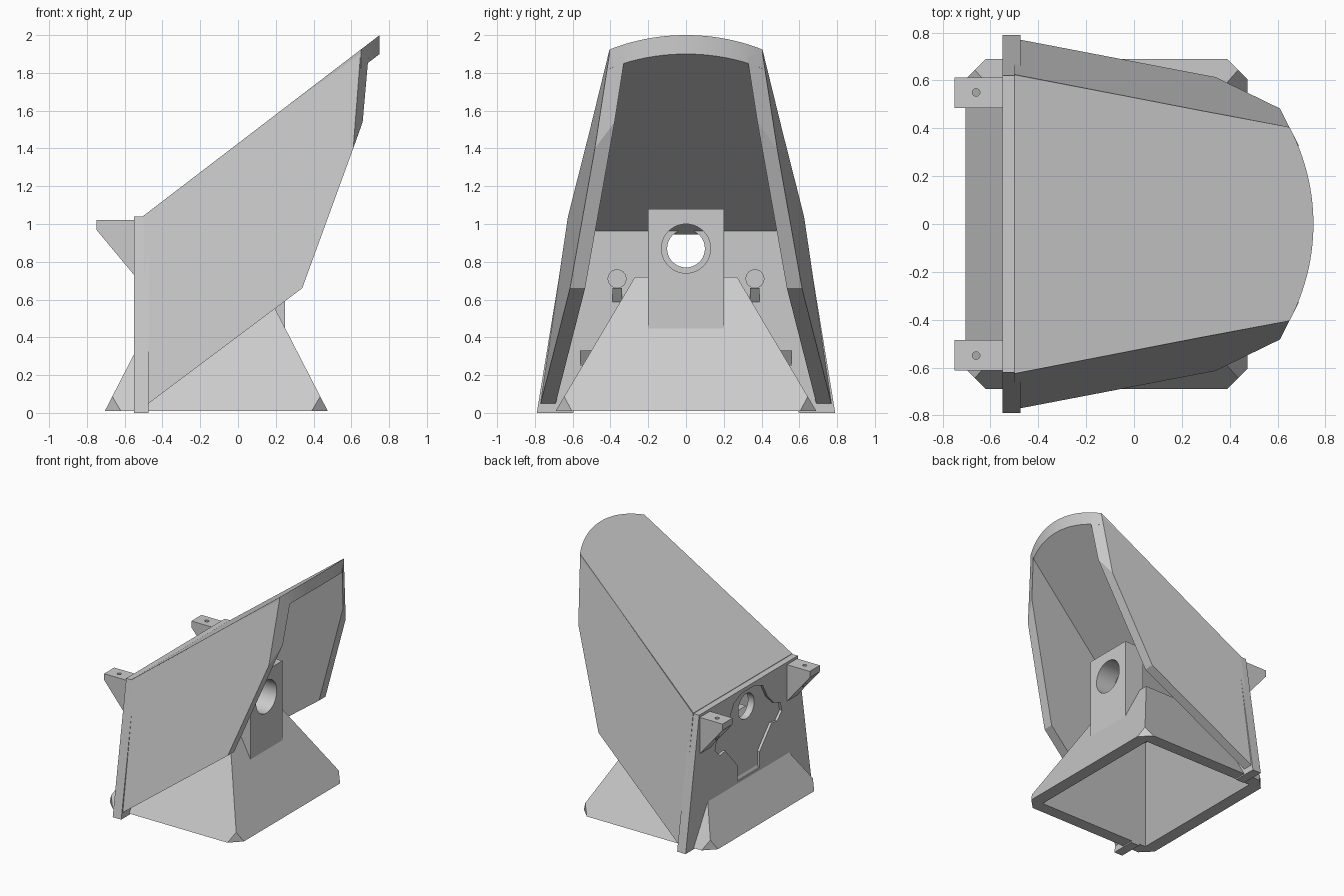
import bpy, bmesh, math
from mathutils import Vector

cube = bpy.data.objects.get("Cube")
if cube:
    bpy.data.objects.remove(cube, do_unlink=True)

grey = bpy.data.materials.new("plain_grey")
grey.use_nodes = True
grey.diffuse_color = (0.6, 0.6, 0.6, 1)
grey.node_tree.nodes["Principled BSDF"].inputs["Base Color"].default_value = (0.6, 0.6, 0.6, 1)


def finish(name, bm):
    bmesh.ops.recalc_face_normals(bm, faces=bm.faces)
    mesh = bpy.data.meshes.new(name)
    bm.to_mesh(mesh)
    bm.free()
    mesh.materials.append(grey)
    ob = bpy.data.objects.new(name, mesh)
    bpy.context.collection.objects.link(ob)
    return ob


def loft(name, loop_a, loop_b, cuts=()):
    """Solid between two matching loops, trimmed by (point, normal) planes."""
    bm = bmesh.new()
    a = [bm.verts.new(p) for p in loop_a]
    b = [bm.verts.new(p) for p in loop_b]
    bm.faces.new(a)
    bm.faces.new(b[::-1])
    for i in range(len(a)):
        j = (i + 1) % len(a)
        bm.faces.new((a[i], b[i], b[j], a[j]))
    for point, normal in cuts:
        res = bmesh.ops.bisect_plane(bm, geom=bm.verts[:] + bm.edges[:] + bm.faces[:],
                                     plane_co=point, plane_no=normal, clear_outer=True)
        edges = [e for e in res["geom_cut"] if isinstance(e, bmesh.types.BMEdge)]
        bmesh.ops.holes_fill(bm, edges=edges, sides=0)
    return finish(name, bm)


def along_x(name, profile, x0, x1):
    return loft(name, [(x0, y, z) for y, z in profile], [(x1, y, z) for y, z in profile])


def along_y(name, profile, y0, y1):
    return loft(name, [(x, y0, z) for x, z in profile], [(x, y1, z) for x, z in profile])


def circle(u, v, r, n=40):
    return [(u + r * math.cos(2 * math.pi * i / n), v + r * math.sin(2 * math.pi * i / n))
            for i in range(n)]


def rect(x0, x1, y, z):
    return [(x0, -y, z), (x1, -y, z), (x1, y, z), (x0, y, z)]


def cut(target, cutter):
    cutter.hide_render = True
    mod = target.modifiers.new("cut", 'BOOLEAN')
    mod.operation = 'DIFFERENCE'
    mod.solver = 'EXACT'
    mod.object = cutter
    bpy.context.view_layer.objects.active = target
    bpy.ops.object.modifier_apply(modifier=mod.name)
    bpy.data.objects.remove(cutter, do_unlink=True)


def roof_z(x):
    return 2.0 - 0.765 * (0.75 - x)


def wall_y(x, z):
    return 0.777 - 0.1485 * z - 0.08 * (x + 0.47)


def cavity():
    return loft("cavity", rect(-0.62, 0.39, 0.61, -0.02), rect(-0.31, 0.08, 0.24, 0.62))


# Sloping roof with a rounded front edge
radius = 0.87
plan = [(-0.5, -0.62), ]
for i in range(33):
    y = -0.405 + 0.81 * i / 32
    plan.append((0.75 - radius + math.sqrt(radius ** 2 - y * y), y))
plan.append((-0.5, 0.62))
loft("roof", [(x, y, roof_z(x)) for x, y in plan],
     [(x, y, roof_z(x) - 0.1) for x, y in plan])

# Side walls, leaning in towards the roof
outer = [(-0.5, 0.03), (0.34, 0.66), (0.61, 1.40), (0.65, 1.918), (-0.5, 1.04)]
inner = [(-0.5, 0.03), (0.34, 0.66), (0.66, 1.54), (0.69, 1.88), (-0.5, 1.04)]
for side, label in ((1, "left"), (-1, "right")):
    loft(label + "_wall", [(x, side * wall_y(x, z), z) for x, z in outer],
         [(x, side * (wall_y(x, z) - 0.08), z) for x, z in inner])

# Back plate with a round opening, a shallow mount recess and base clearance
plate = along_x("back_plate", [(-0.79, 0), (0.79, 0), (0.62, 1.04), (-0.62, 1.04)], -0.55, -0.475)
half = [(0.14, 0.33), (0.14, 0.46), (0.29, 0.63), (0.36, 0.62), (0.42, 0.68), (0.4, 0.75),
        (0.32, 0.78), (0.24, 0.86), (0.18, 0.97), (0.08, 1.01)]
recess = half + [(-y, z) for y, z in reversed(half)]
cut(plate, along_x("recess_cutter", recess, -0.6, -0.53))
cut(plate, along_x("hole_cutter", circle(0, 0.87, 0.1), -0.7, -0.4))
cut(plate, cavity())

# Hollow flared base with clipped corners
corner_cuts = []
for sx in (1, -1):
    for sy in (1, -1):
        corner_cuts.append((Vector((-0.115 + sx * 0.505, sy * 0.69, 0)), Vector((sx, sy, 0))))
base = loft("base", rect(-0.705, 0.475, 0.69, 0.01), rect(-0.34, 0.11, 0.27, 0.72), corner_cuts)
cut(base, cavity())

# Upright block with a round bore
block = along_x("bore_block", [(-0.2, 0.44), (0.2, 0.44), (0.2, 1.08), (-0.2, 1.08)], 0.08, 0.25)
cut(block, cavity())
cut(block, along_x("bore_cutter", circle(0, 0.87, 0.13), 0, 0.4))

for side, label in ((1, "left"), (-1, "right")):
    # Hanging brackets with a screw hole
    bracket = along_y(label + "_bracket",
                      [(-0.75, 1.02), (-0.54, 1.02), (-0.54, 0.72), (-0.55, 0.73), (-0.75, 0.97)],
                      side * 0.485, side * 0.612)
    hole = circle(-0.66, side * 0.55, 0.016, 16)
    cut(bracket, loft("screw_cutter", [(x, y, 0.8) for x, y in hole],
                      [(x, y, 1.1) for x, y in hole]))
    # Bosses and ramps inside the back plate
    along_x(label + "_boss", circle(side * 0.365, 0.71, 0.05, 24), -0.48, -0.45)
    along_y(label + "_boss_ramp", [(-0.48, 0.58), (-0.42, 0.66), (-0.48, 0.66)],
            side * 0.34, side * 0.39)
    along_y(label + "_lower_ramp", [(-0.48, 0.24), (-0.42, 0.33), (-0.48, 0.33)],
            side * 0.48, side * 0.56)

# Smooth the rounded surfaces while keeping edges sharp
for ob in bpy.context.collection.objects:
    ob.select_set(ob.type == 'MESH')
bpy.ops.object.shade_smooth_by_angle(angle=math.radians(20))
